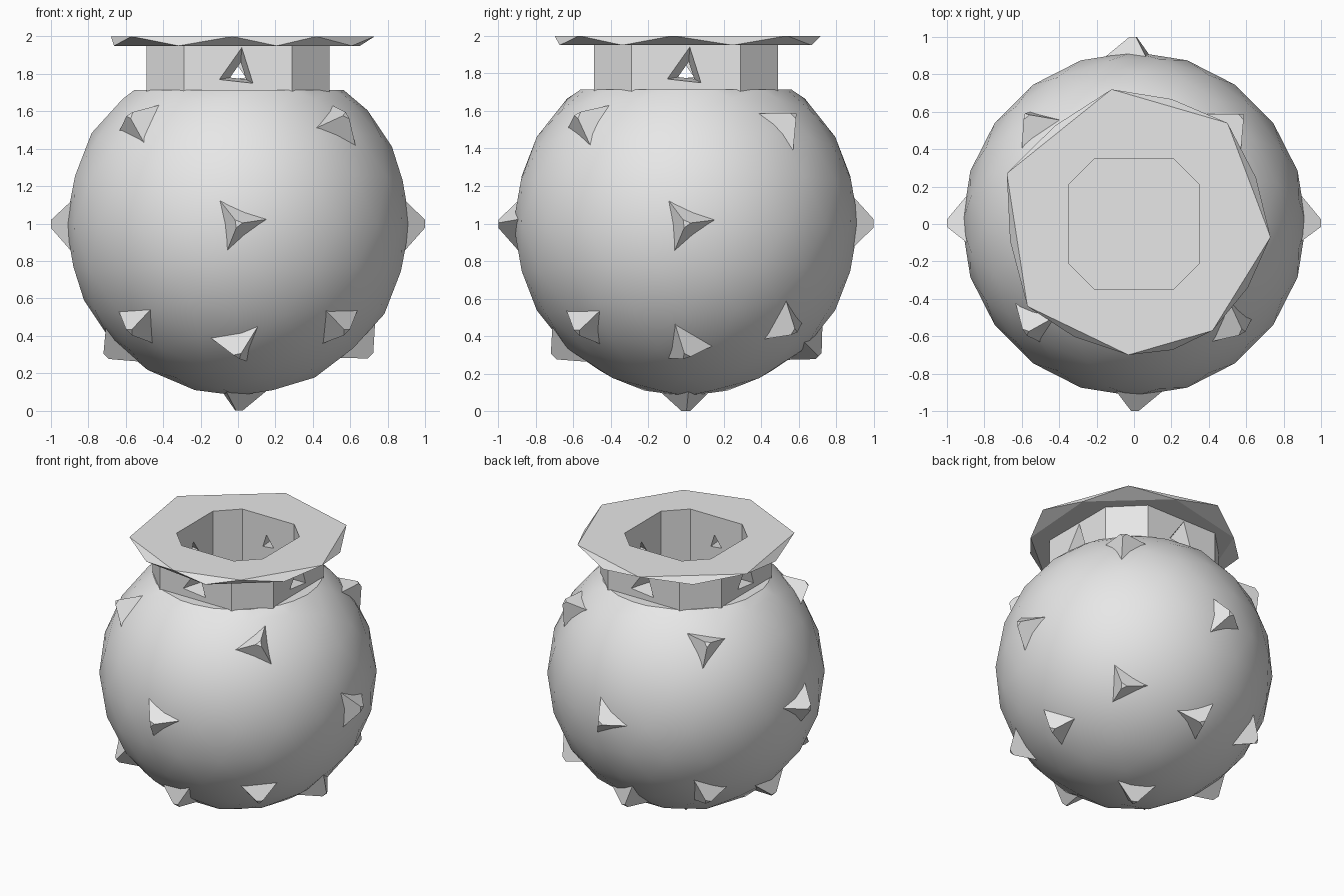
import bpy, bmesh, math, random
from mathutils import Vector, Matrix

cube = bpy.data.objects.get("Cube")
if cube:
    bpy.data.objects.remove(cube, do_unlink=True)
random.seed(4)

# single clay colour
clay = bpy.data.materials.new("clay_grey")
clay.use_nodes = True
clay.diffuse_color = (0.8, 0.8, 0.8, 1)
clay.node_tree.nodes["Principled BSDF"].inputs["Base Color"].default_value = (0.8, 0.8, 0.8, 1)

CENTRE = Vector((0, 0, 1))


def finish(bm, name):
    bmesh.ops.recalc_face_normals(bm, faces=bm.faces[:])
    mesh = bpy.data.meshes.new(name)
    bm.to_mesh(mesh)
    bm.free()
    mesh.materials.append(clay)
    ob = bpy.data.objects.new(name, mesh)
    bpy.context.collection.objects.link(ob)
    return ob


def loft(bm, low, high):
    """Solid between two horizontal rings with equal point counts."""
    a = [bm.verts.new(p) for p in low]
    b = [bm.verts.new(p) for p in high]
    bm.faces.new(a)
    bm.faces.new(b)
    for i in range(len(a)):
        j = (i + 1) % len(a)
        bm.faces.new((a[i], a[j], b[j], b[i]))


def chamfered_square(half, flat, z):
    pts = []
    for k in range(4):
        turn = Matrix.Rotation(k * math.pi / 2, 3, 'Z')
        pts += [turn @ Vector((half, -flat, z)), turn @ Vector((half, flat, z))]
    return pts


def carve(ob, cutter):
    mod = ob.modifiers.new("carve", 'BOOLEAN')
    mod.operation, mod.solver, mod.object = 'DIFFERENCE', 'EXACT', cutter
    bpy.context.view_layer.objects.active = ob
    bpy.ops.object.modifier_apply(modifier=mod.name)


# round body with a flat shoulder
bm = bmesh.new()
bmesh.ops.create_icosphere(bm, subdivisions=3, radius=0.92, matrix=Matrix.Translation(CENTRE))
cut = bmesh.ops.bisect_plane(bm, geom=bm.verts[:] + bm.edges[:] + bm.faces[:],
                             plane_co=(0, 0, 1.715), plane_no=(0, 0, 1), clear_outer=True)
bmesh.ops.contextual_create(bm, geom=[e for e in cut["geom_cut"] if isinstance(e, bmesh.types.BMEdge)])
body = finish(bm, "pot_body")

# neck
bm = bmesh.new()
loft(bm, chamfered_square(0.49, 0.29, 1.70), chamfered_square(0.49, 0.29, 1.95))
neck = finish(bm, "neck")

# seven-cornered rim, lower ring turned half a step
outline = [(-0.12, 0.72), (-0.68, 0.27), (-0.57, -0.44), (-0.03, -0.70),
           (0.42, -0.57), (0.73, -0.07), (0.50, 0.54)]
bm = bmesh.new()
top = [bm.verts.new((x, y, 2)) for x, y in outline]
low = []
for i, v in enumerate(top):
    mid = (v.co + top[(i + 1) % len(top)].co) * 0.53
    low.append(bm.verts.new((mid.x, mid.y, 1.95)))
bm.faces.new(top)
bm.faces.new(low)
for i in range(len(top)):
    bm.faces.new((top[i], top[(i + 1) % len(top)], low[i]))
    bm.faces.new((top[i], low[i], low[i - 1]))
rim = finish(bm, "rim")

# mouth opening through rim, neck and body
bm = bmesh.new()
loft(bm, chamfered_square(0.35, 0.21, 1.4), chamfered_square(0.35, 0.21, 2.2))
mouth = finish(bm, "mouth_cutter")
for ob in (body, neck, rim):
    carve(ob, mouth)

# tapered triangular holes in the four neck sides
bm = bmesh.new()
apex = Vector((0.01, -0.22, 1.79))
corners = [Vector((0.02, -0.49, 1.94)), Vector((-0.10, -0.49, 1.77)), Vector((0.08, -0.49, 1.75))]
for k in range(4):
    turn = Matrix.Rotation(k * math.pi / 2, 3, 'Z')
    base = [bm.verts.new(turn @ (apex + (c - apex) * 1.05)) for c in corners]
    tip = bm.verts.new(turn @ apex)
    bm.faces.new(base)
    for i in range(3):
        bm.faces.new((base[i], base[(i + 1) % 3], tip))
holes = finish(bm, "neck_hole_cutter")
carve(neck, holes)
for ob in (mouth, holes):
    bpy.data.objects.remove(ob, do_unlink=True)

# blunt three-sided thorns: sides, diagonals, lower ring and underside
directions = [(0, 0, -1)]
for k in range(4):
    a = k * math.pi / 2
    c, s = round(math.cos(a)), round(math.sin(a))
    directions += [(c, s, 0), (c, s, -1), (c - s, c + s, 1), (c - s, c + s, -1)]
bm = bmesh.new()
for d in directions:
    n = Vector(d).normalized()
    spin = Matrix.Rotation(random.uniform(0, math.tau), 4, 'Z')
    place = Matrix.Translation(CENTRE + n * 0.92) @ n.to_track_quat('Z', 'Y').to_matrix().to_4x4() @ spin
    bmesh.ops.create_cone(bm, cap_ends=True, segments=3, radius1=0.22, radius2=0.025,
                          depth=0.16, matrix=place)
finish(bm, "thorns")

# smooth body with a crisp shoulder
bpy.ops.object.select_all(action='DESELECT')
body.select_set(True)
bpy.context.view_layer.objects.active = body
bpy.ops.object.shade_smooth_by_angle(angle=math.radians(32))
